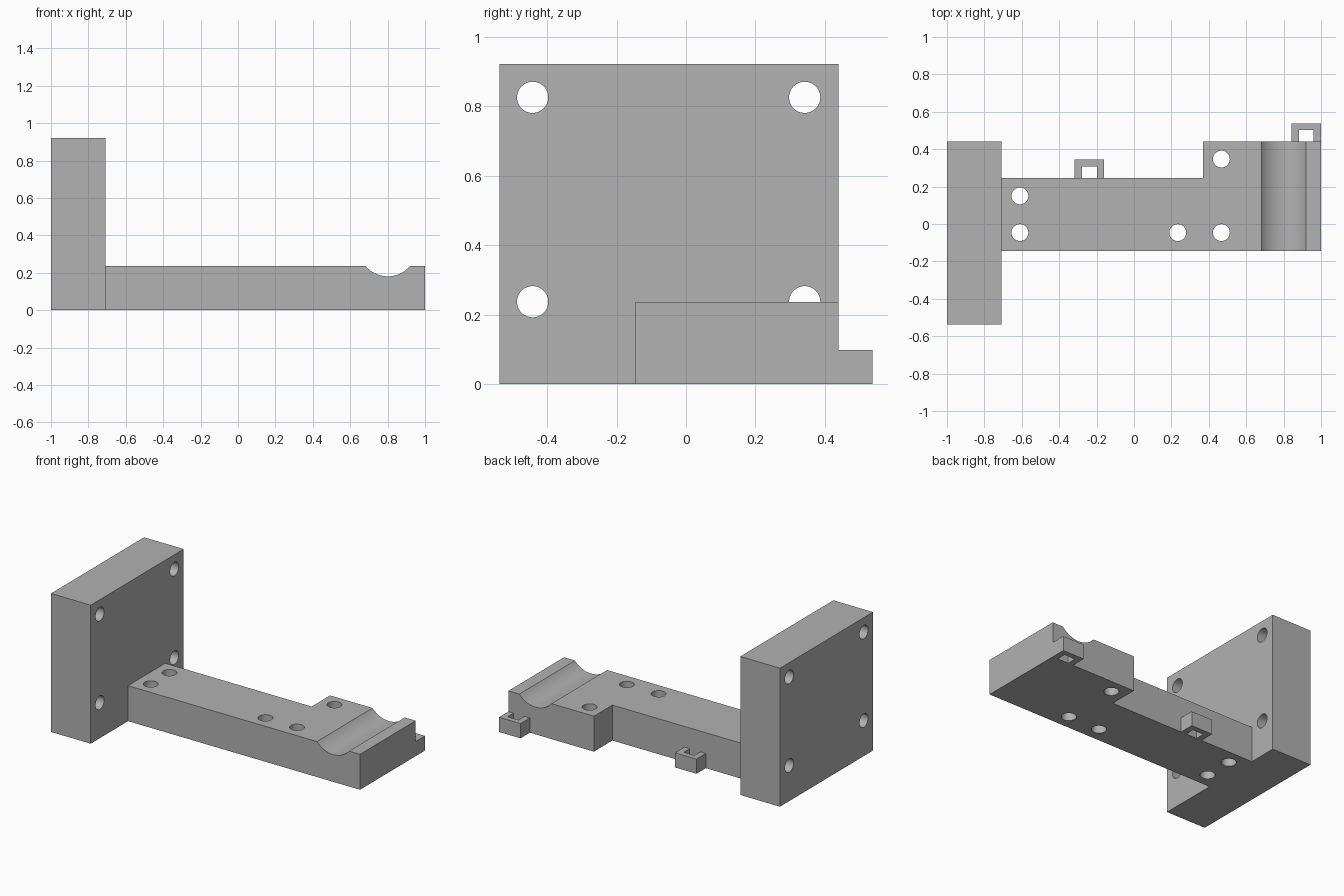
import bpy
import bmesh
from math import pi, radians
from mathutils import Matrix, Vector

cube = bpy.data.objects.get("Cube")
if cube:
    bpy.data.objects.remove(cube, do_unlink=True)

grey = bpy.data.materials.new("plain grey")
grey.use_nodes = True
grey.diffuse_color = (0.445, 0.445, 0.445, 1)
grey.node_tree.nodes["Principled BSDF"].inputs["Base Color"].default_value = grey.diffuse_color


def finish(name, bm):
    """Turn a bmesh into a grey object in the scene."""
    bmesh.ops.recalc_face_normals(bm, faces=bm.faces)
    mesh = bpy.data.meshes.new(name)
    bm.to_mesh(mesh)
    bm.free()
    mesh.materials.append(grey)
    obj = bpy.data.objects.new(name, mesh)
    bpy.context.collection.objects.link(obj)
    return obj


def prism(name, outline, height):
    """Extrude a plan outline upward from the ground."""
    bm = bmesh.new()
    base = bm.faces.new([bm.verts.new((x, y, 0)) for x, y in outline])
    top = bmesh.ops.extrude_face_region(bm, geom=[base])["geom"]
    verts = [v for v in top if isinstance(v, bmesh.types.BMVert)]
    bmesh.ops.translate(bm, verts=verts, vec=(0, 0, height))
    return finish(name, bm)


def cut_cylinders(target, centres, radius, length, turn=Matrix(), segments=48):
    """Cut round channels through the target, then tidy the cutter away."""
    bm = bmesh.new()
    for centre in centres:
        bmesh.ops.create_cone(bm, cap_ends=True, segments=segments,
                              radius1=radius, radius2=radius, depth=length,
                              matrix=Matrix.Translation(Vector(centre)) @ turn)
    cutter = finish("cutter", bm)
    cutter.hide_render = True
    mod = target.modifiers.new("cut", 'BOOLEAN')
    mod.operation, mod.solver, mod.object = 'DIFFERENCE', 'EXACT', cutter
    bpy.context.view_layer.objects.active = target
    bpy.ops.object.modifier_apply(modifier=mod.name)
    bpy.data.objects.remove(cutter, do_unlink=True)


def hook(name, x, y):
    """Small square loop that stands out from a back face."""
    outer, inner, reach, wall = 0.079, 0.04, 0.098, 0.036
    return prism(name, [(x - outer, y), (x - outer, y + reach),
                        (x + outer, y + reach), (x + outer, y),
                        (x + inner, y), (x + inner, y + reach - wall),
                        (x - inner, y + reach - wall), (x - inner, y)], 0.098)


HOLE = 0.045
PLATE_X = -0.708
FRONT, ARM_BACK, BACK = -0.145, 0.246, 0.44

# Upright mounting plate with four corner holes
plate = prism("mounting_plate", [(-1, -0.538), (PLATE_X, -0.538),
                                 (PLATE_X, BACK), (-1, BACK)], 0.922)
cut_cylinders(plate, [(-0.85, y, z) for y in (-0.442, 0.342) for z in (0.237, 0.826)],
              HOLE, 0.6, Matrix.Rotation(pi / 2, 4, 'Y'))

# Arm with a wider end, screw holes and a round cradle
arm = prism("support_arm", [(PLATE_X, FRONT), (1, FRONT), (1, BACK),
                            (0.37, BACK), (0.37, ARM_BACK), (PLATE_X, ARM_BACK)], 0.236)
cut_cylinders(arm, [(-0.61, 0.15, 0.1), (-0.61, -0.046, 0.1), (0.234, -0.046, 0.1),
                    (0.467, -0.046, 0.1), (0.467, 0.347, 0.1)], HOLE, 0.6)
cut_cylinders(arm, [(0.801, 0.15, 0.336)], 0.155, 1.2,
              Matrix.Rotation(pi / 2, 4, 'X'), 96)

# Loops on the back faces
middle_hook = hook("middle_hook", -0.239, ARM_BACK)
end_hook = hook("end_hook", 0.921, BACK)

# Smooth the bores and cradle, keep the corners sharp
bpy.ops.object.select_all(action='DESELECT')
for part in (plate, arm):
    part.select_set(True)
bpy.context.view_layer.objects.active = arm
bpy.ops.object.shade_smooth_by_angle(angle=radians(30))
